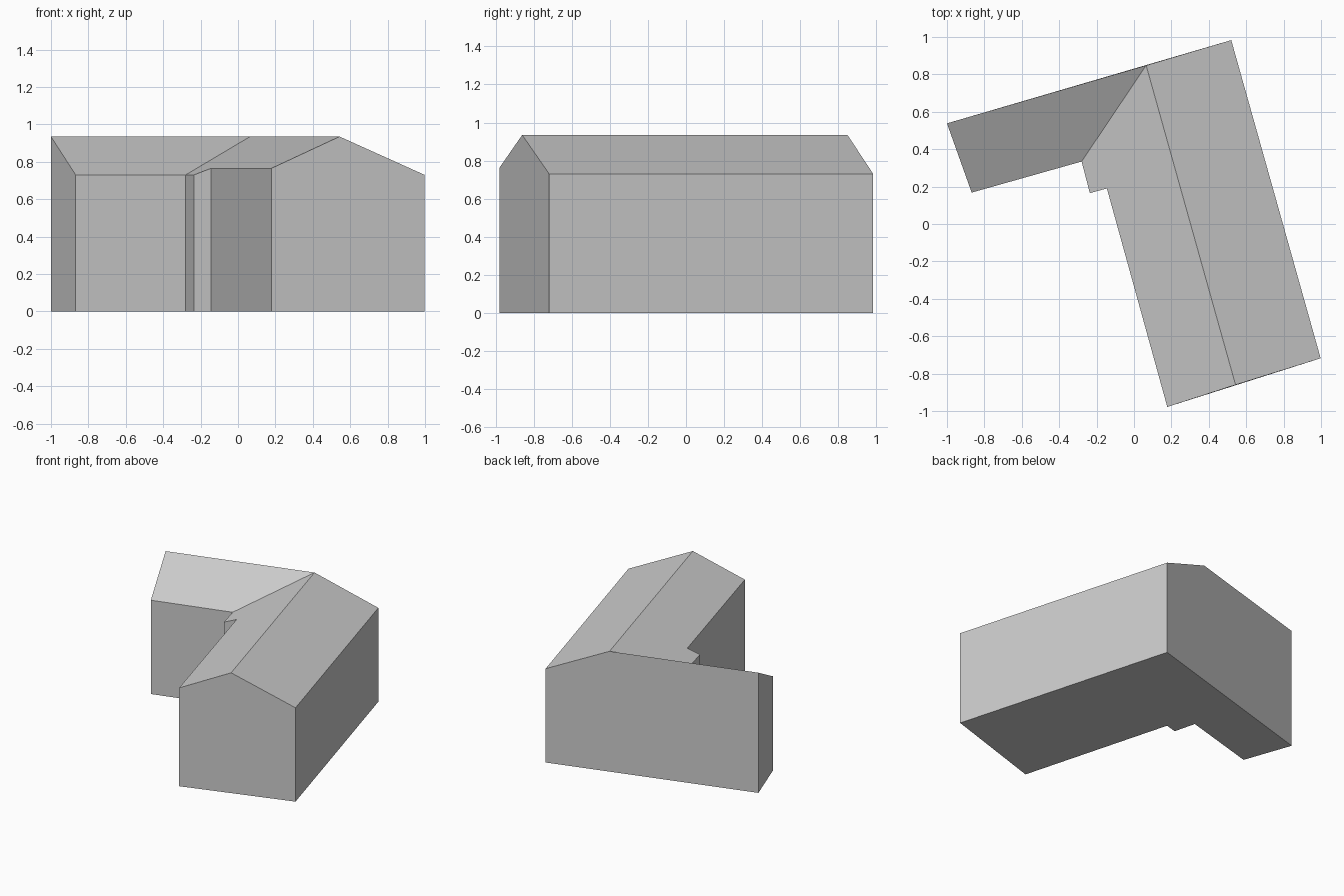
import bpy
import bmesh
from mathutils import Vector

if "Cube" in bpy.data.objects:
    bpy.data.objects.remove(bpy.data.objects["Cube"], do_unlink=True)

GREY = (0.6, 0.6, 0.6, 1.0)
RIDGE, LOW_EAVE, HIGH_EAVE = 0.935, 0.73, 0.765

mat = bpy.data.materials.new("plain grey")
mat.use_nodes = True
mat.diffuse_color = GREY
mat.node_tree.nodes["Principled BSDF"].inputs["Base Color"].default_value = GREY

# Plan corners, counter-clockwise, each with the height of the roof above it
corners = {
    "front_west": (0.178, -0.978, HIGH_EAVE),
    "ridge_front": (0.543, -0.86, RIDGE),
    "front_east": (0.998, -0.718, LOW_EAVE),
    "back_east": (0.52, 0.983, LOW_EAVE),
    "ridge_back": (0.065, 0.848, RIDGE),
    "wing_back": (-1.0, 0.538, RIDGE),
    "wing_front": (-0.868, 0.168, LOW_EAVE),
    "inner_corner": (-0.28, 0.334, LOW_EAVE),
    "step_outer": (-0.236, 0.165, LOW_EAVE),
    "step_inner": (-0.145, 0.19, HIGH_EAVE),
}
top = {name: Vector(p) for name, p in corners.items()}
base = {name: Vector((p[0], p[1], 0)) for name, p in corners.items()}


def build(name, polygons):
    """Make one flat-shaded object from a list of outward-facing polygons."""
    bm = bmesh.new()
    for polygon in polygons:
        bm.faces.new([bm.verts.new(p) for p in polygon])
    bmesh.ops.remove_doubles(bm, verts=bm.verts, dist=0.0005)
    mesh = bpy.data.meshes.new(name)
    bm.to_mesh(mesh)
    bm.free()
    mesh.materials.append(mat)
    obj = bpy.data.objects.new(name, mesh)
    bpy.context.collection.objects.link(obj)
    return obj


# Walls: one polygon per side, the gable peaks included in the end walls
names = list(corners)
ground = [n for n in names if not n.startswith("ridge")]
walls = []
for a, b in zip(ground, ground[1:] + ground[:1]):
    i, j = names.index(a), names.index(b)
    peak = [top[n] for n in names[i + 1:j]] if j > i else []
    walls.append([base[a], base[b], top[b]] + peak + [top[a]])
build("walls", walls)

# Floor slab underside
build("floor", [[base[n] for n in reversed(ground)]])

# Roof slopes: two on the main block, one leaning over the wing
slopes = {
    "east_roof": ["front_east", "back_east", "ridge_back", "ridge_front"],
    "west_roof": ["front_west", "ridge_front", "ridge_back",
                  "inner_corner", "step_outer", "step_inner"],
    "wing_roof": ["wing_front", "inner_corner", "ridge_back", "wing_back"],
}
for name, outline in slopes.items():
    build(name, [[top[n] for n in outline]])
